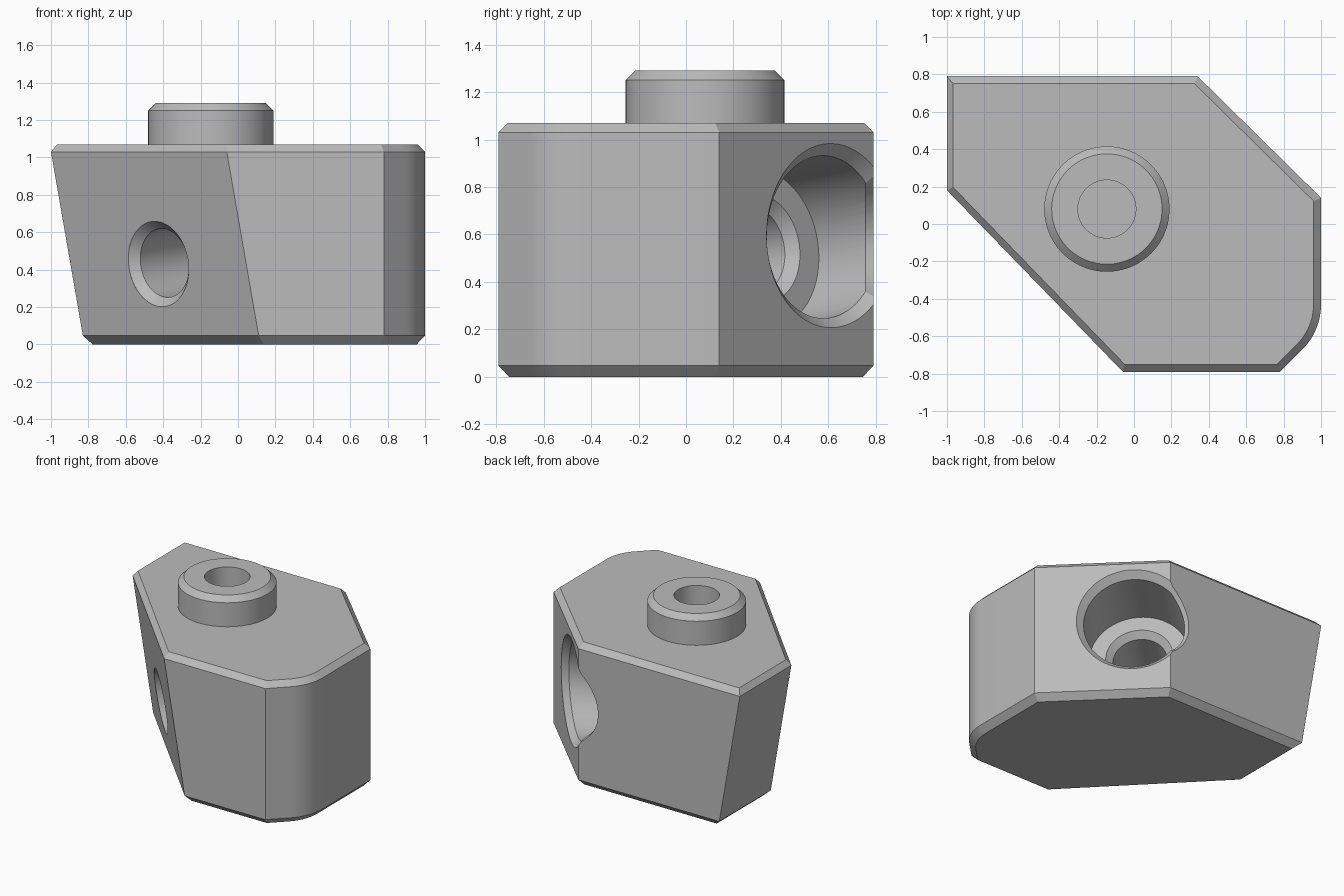
import bpy, bmesh, math
from mathutils import Vector

if "Cube" in bpy.data.objects:
    bpy.data.objects.remove(bpy.data.objects["Cube"])

SEG = 96
grey = bpy.data.materials.new("plain grey")
grey.diffuse_color = (0.5, 0.5, 0.5, 1)
grey.use_nodes = True
grey.node_tree.nodes["Principled BSDF"].inputs["Base Color"].default_value = grey.diffuse_color


def loft(name, rings):
    """Closed solid through rings of equal point count."""
    bm = bmesh.new()
    vs = [[bm.verts.new(p) for p in r] for r in rings]
    n = len(vs[0])
    for a, b in zip(vs, vs[1:]):
        for i in range(n):
            j = (i + 1) % n
            bm.faces.new((a[i], a[j], b[j], b[i]))
    bm.faces.new(vs[0][::-1])
    bm.faces.new(vs[-1])
    bmesh.ops.recalc_face_normals(bm, faces=bm.faces)
    me = bpy.data.meshes.new(name)
    bm.to_mesh(me)
    bm.free()
    me.materials.append(grey)
    ob = bpy.data.objects.new(name, me)
    bpy.context.collection.objects.link(ob)
    return ob


def section(origin, d, r, point, normal):
    """Cut of a round bar (axis d through origin) by a plane."""
    u = d.cross(Vector((0, 0, 1)))
    u = u.normalized() if u.length > 1e-6 else Vector((1, 0, 0))
    v = d.cross(u)
    pts = []
    for i in range(SEG):
        a = 2 * math.pi * i / SEG
        p = origin + r * (u * math.cos(a) + v * math.sin(a))
        pts.append(p + d * ((point - p).dot(normal) / d.dot(normal)))
    return pts


def outline(z, inset):
    """Block outline at a height; the left side leans outwards going up."""
    s = 0.17 * (1.03 - z) / 0.98
    pts = [(-1 + s, 0.79), (-1 + s, 0.18), (-0.06 + s, -0.79), (0.78, -0.79)]
    for i in range(13):
        a = math.radians(-45 + 45 * i / 12)
        pts.append((0.66 + 0.34 * math.cos(a), -0.43 + 0.34 * math.sin(a)))
    pts += [(1, 0.14), (0.34, 0.79)]
    pts = [Vector(p) for p in pts]
    out = []
    for i, p in enumerate(pts):
        e1 = (p - pts[i - 1]).normalized()
        e2 = (pts[(i + 1) % len(pts)] - p).normalized()
        n1, n2 = Vector((-e1.y, e1.x)), Vector((-e2.y, e2.x))
        q = p + (n1 + n2) * (inset / (1 + n1.dot(n2)))
        out.append((q.x, q.y, z))
    return out


def combine(target, tool, op):
    m = target.modifiers.new(tool.name, 'BOOLEAN')
    m.operation, m.solver, m.object = op, 'EXACT', tool
    bpy.context.view_layer.objects.active = target
    bpy.ops.object.modifier_apply(modifier=m.name)
    bpy.data.objects.remove(tool)


# bevelled block
block = loft("clamp_block", [outline(0, 0.045), outline(0.047, 0),
                             outline(1.03, 0), outline(1.07, 0.04)])

# round boss on top with a blind hole
up = Vector((0, 0, 1))
centre = Vector((-0.145, 0.08, 0))


def upright(name, rz):
    return loft(name, [section(centre, up, r, Vector((0, 0, z)), up) for r, z in rz])


combine(block, upright("boss", [(0.335, 1.0), (0.335, 1.25), (0.295, 1.29)]), 'UNION')
combine(block, upright("boss_hole", [(0.155, 0.95), (0.155, 1.4)]), 'DIFFERENCE')

# stepped bore, square to the leaning front-left face
small_end = Vector((-0.425, -0.306, 0.43))
big_end = Vector((0.523, 0.610, 0.595))
d = (big_end - small_end).normalized()
face_n = Vector((0.65, 0.66, 0)).normalized()
floor = big_end - d * 0.43
steps = [(0.385, big_end + face_n * 0.08, face_n), (0.385, big_end, face_n),
         (0.34, big_end - face_n * 0.045, face_n), (0.34, floor, d),
         (0.23, floor, d), (0.185, floor - d * 0.045, d),
         (0.185, small_end + d * 0.045, d), (0.23, small_end, d),
         (0.23, small_end - d * 0.08, d)]
combine(block, loft("bore", [section(small_end, d, *s) for s in steps]), 'DIFFERENCE')

# bevel where the bore breaks through the back face
back = Vector((0, 1, 0))
rims = [(0.37, 0.85), (0.37, 0.79), (0.338, 0.755)]
combine(block, loft("back_rim", [section(small_end, d, r, back * y, back)
                                 for r, y in rims]), 'DIFFERENCE')

# smooth round surfaces, keep edges sharp
bpy.ops.object.select_all(action='DESELECT')
block.select_set(True)
bpy.context.view_layer.objects.active = block
bpy.ops.object.shade_smooth_by_angle(angle=math.radians(25))
